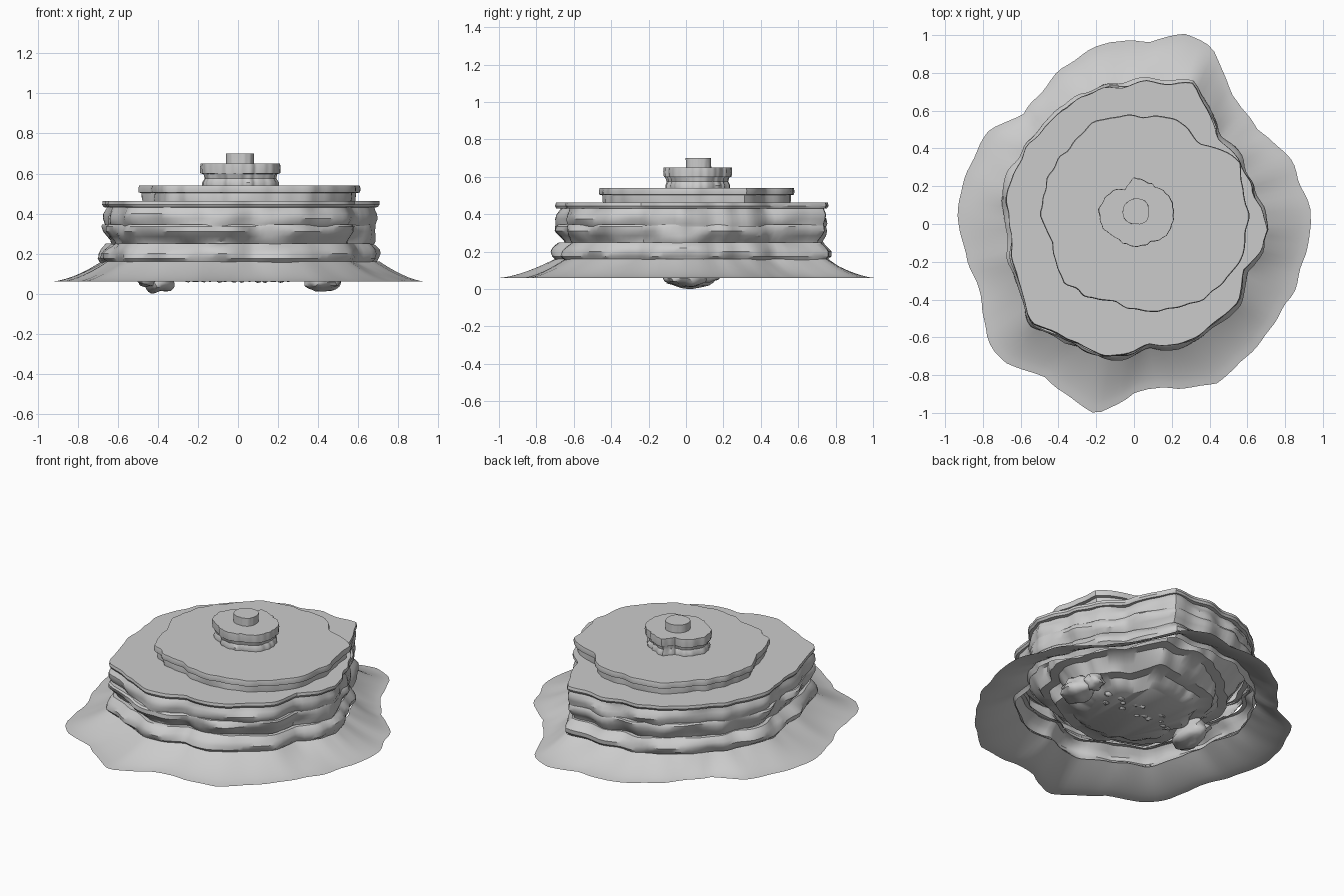
import bpy, bmesh, math, random
from mathutils import Vector, noise

if "Cube" in bpy.data.objects:
    bpy.data.objects.remove(bpy.data.objects["Cube"])

random.seed(4)
N = 144

# Plan outlines (x, y)
SKIRT = [(.93, 0), (.89, -.21), (.80, -.42), (.68, -.61), (.56, -.71), (.44, -.83), (.30, -.86),
         (.17, -.85), (0, -.89), (-.20, -1.0), (-.35, -.89), (-.47, -.80), (-.67, -.73), (-.77, -.61),
         (-.80, -.40), (-.88, -.16), (-.93, .05), (-.87, .29), (-.76, .50), (-.58, .57), (-.44, .75),
         (-.26, .90), (-.13, .96), (.08, .96), (.26, 1.0), (.41, .92), (.51, .69), (.65, .49),
         (.78, .39), (.89, .19)]
CLIFF = [(.70, -.03), (.67, -.13), (.58, -.24), (.55, -.40), (.46, -.49), (.33, -.61), (.09, -.64),
         (-.17, -.70), (-.31, -.63), (-.52, -.52), (-.60, -.34), (-.64, -.05), (-.68, .11),
         (-.60, .34), (-.44, .54), (-.28, .67), (-.13, .72), (.11, .74), (.31, .73), (.38, .61),
         (.43, .45), (.56, .34), (.63, .17)]
TERRACE = [(.60, 0), (.56, -.20), (.44, -.34), (.30, -.42), (.09, -.46), (-.10, -.41), (-.37, -.31),
           (-.43, -.10), (-.49, .05), (-.46, .24), (-.35, .40), (-.21, .53), (.08, .57), (.22, .55),
           (.35, .43), (.56, .32), (.58, .16)]
KNOB = [(.21, .05), (.18, -.05), (.085, -.095), (.015, -.12), (-.085, -.08), (-.16, -.02),
        (-.185, .08), (-.13, .16), (-.05, .185), (0, .24), (.11, .20), (.17, .16)]
PEAK = [(.08, .07), (.06, .01), (.01, 0), (-.045, .02), (-.06, .07), (-.03, .12), (.02, .135), (.06, .12)]


def radii(outline, c=(0, 0), rough=0.0):
    """Resample an outline as N radii around the centre c, with a ragged edge."""
    pol = sorted((math.atan2(y - c[1], x - c[0]) % math.tau, math.hypot(x - c[0], y - c[1]))
                 for x, y in outline)
    pol = [(pol[-1][0] - math.tau, pol[-1][1])] + pol + [(pol[0][0] + math.tau, pol[0][1])]
    out = []
    for i in range(N):
        a = i * math.tau / N
        for (a0, r0), (a1, r1) in zip(pol, pol[1:]):
            if a0 <= a <= a1:
                t = (a - a0) / max(a1 - a0, 1e-6)
                p = Vector((math.cos(a) * 6, math.sin(a) * 6, len(outline)))
                out.append(r0 + (r1 - r0) * t + rough * noise.noise(p))
                break
    return out


def finish(bm, name, angle=35):
    bmesh.ops.recalc_face_normals(bm, faces=bm.faces)
    me = bpy.data.meshes.new(name)
    bm.to_mesh(me)
    bm.free()
    ob = bpy.data.objects.new(name, me)
    bpy.context.collection.objects.link(ob)
    bpy.ops.object.select_all(action='DESELECT')
    ob.select_set(True)
    bpy.context.view_layer.objects.active = ob
    bpy.ops.object.shade_smooth_by_angle(angle=math.radians(angle))
    return ob


def loft(name, rings, c=(0, 0), top=True, bottom=False):
    """Skin a list of (z, radii) rings, optionally closing the ends."""
    bm = bmesh.new()
    loops = [[bm.verts.new((c[0] + r * math.cos(i * math.tau / N),
                            c[1] + r * math.sin(i * math.tau / N), z))
              for i, r in enumerate(rad)] for z, rad in rings]
    for lo, hi in zip(loops, loops[1:]):
        for i in range(N):
            j = (i + 1) % N
            bm.faces.new((lo[i], lo[j], hi[j], hi[i]))
    if top:
        bm.faces.new(loops[-1])
    if bottom:
        bm.faces.new(loops[0][::-1])
    return finish(bm, name)


def layer(name, base, profile, amp, seed, c=(0, 0), top=True):
    """Rock layer: profile of (z, offset) with weathering noise."""
    rings = []
    for z, off in profile:
        rad = []
        for i, r in enumerate(base):
            a = i * math.tau / N
            p = Vector((math.cos(a) * 4, math.sin(a) * 4, z * 14 + seed))
            rad.append(r + off + amp * noise.noise(p))
        rings.append((z, rad))
    return loft(name, rings, c, top)


skirt, cliff = radii(SKIRT, rough=.022), radii(CLIFF, rough=.025)
terrace = radii(TERRACE, rough=.018)
kc, pc = (.015, .06), (.01, .065)
knob, peak = radii(KNOB, kc, .008), radii(PEAK, pc)

# Sloping scree skirt, concave towards the cliff
rings = []
for k in range(9):
    t = k / 8
    rings.append((.06 + .10 * t ** 1.5, [s + .006 + (c - s) * t for s, c in zip(skirt, cliff)]))
loft("scree_skirt", rings, top=False)

# Weathered cliff layers
layer("lower_cliff", cliff, [(.14, -.01), (.155, .0), (.175, .02), (.20, .022), (.22, .01),
                             (.238, -.008), (.25, -.02), (.25, -.045)], .03, 0, top=False)
layer("middle_cliff", cliff, [(.24, -.045), (.26, -.035), (.285, -.015), (.31, .0), (.335, .0),
                              (.345, -.008), (.345, -.04)], .03, 5, top=False)
layer("upper_cliff", cliff, [(.335, -.015), (.35, -.01), (.375, -.005), (.40, -.01), (.42, -.02),
                             (.435, -.025)], .025, 9, top=False)
layer("cliff_cap", cliff, [(.43, -.03), (.432, -.005), (.445, .003), (.462, 0)], .006, 2)

# Upper terrace, knob and peak
layer("terrace", terrace, [(.455, -.018), (.48, -.016), (.505, -.018)], .008, 3, top=False)
layer("terrace_cap", terrace, [(.502, -.02), (.505, 0), (.525, .002), (.54, -.002)], .004, 6)
layer("knob", knob, [(.535, -.01), (.555, -.008), (.575, -.018), (.60, -.01)], .008, 1, kc, False)
layer("knob_cap", knob, [(.598, -.015), (.60, 0), (.63, .002), (.65, 0)], .004, 7, kc)
layer("peak", peak, [(.645, 0), (.675, 0), (.70, 0)], .002, 8, pc)

# Stepped rocky core tapering down inside the hollow mound
rings = []
for z, f in [(.065, .40), (.09, .47), (.12, .52), (.125, .62), (.16, .66), (.20, .70), (.205, .78),
             (.25, .82), (.30, .86), (.345, .92)]:
    rings.append((z, [r * f + .05 * noise.noise(Vector((math.cos(i * math.tau / N) * 3,
                                                        math.sin(i * math.tau / N) * 3, z * 12)))
                      for i, r in enumerate(cliff)]))
loft("inner_core", rings, top=False, bottom=True)


def boulder(name, loc, size, seed, sub=3):
    bm = bmesh.new()
    bmesh.ops.create_icosphere(bm, subdivisions=sub, radius=1)
    for v in bm.verts:
        d = v.co.normalized()
        k = 1 + .35 * noise.noise(d * 1.6 + Vector((seed, 0, 0)))
        v.co = Vector(loc) + Vector([d[i] * size[i] * k for i in range(3)])
        v.co.z = max(v.co.z, 0)
    finish(bm, name, 40)


# Boulder clusters lying under the mound
boulder("left_boulder", (-.40, .03, .07), (.085, .13, .065), 3)
boulder("left_boulder_small", (-.45, -.06, .07), (.05, .06, .04), 11)
boulder("right_boulder", (.42, .0, .075), (.09, .11, .065), 6)
boulder("right_boulder_small", (.40, .12, .08), (.06, .06, .045), 14)

# Loose rubble between the clusters
for k in range(14):
    s = random.uniform(.012, .028)
    boulder("rubble_stone", (-.25 + .5 * k / 13, .05 + random.uniform(-.06, .06), .057 + s),
            (s * 1.3, s, s), k * 3.1, 2)
